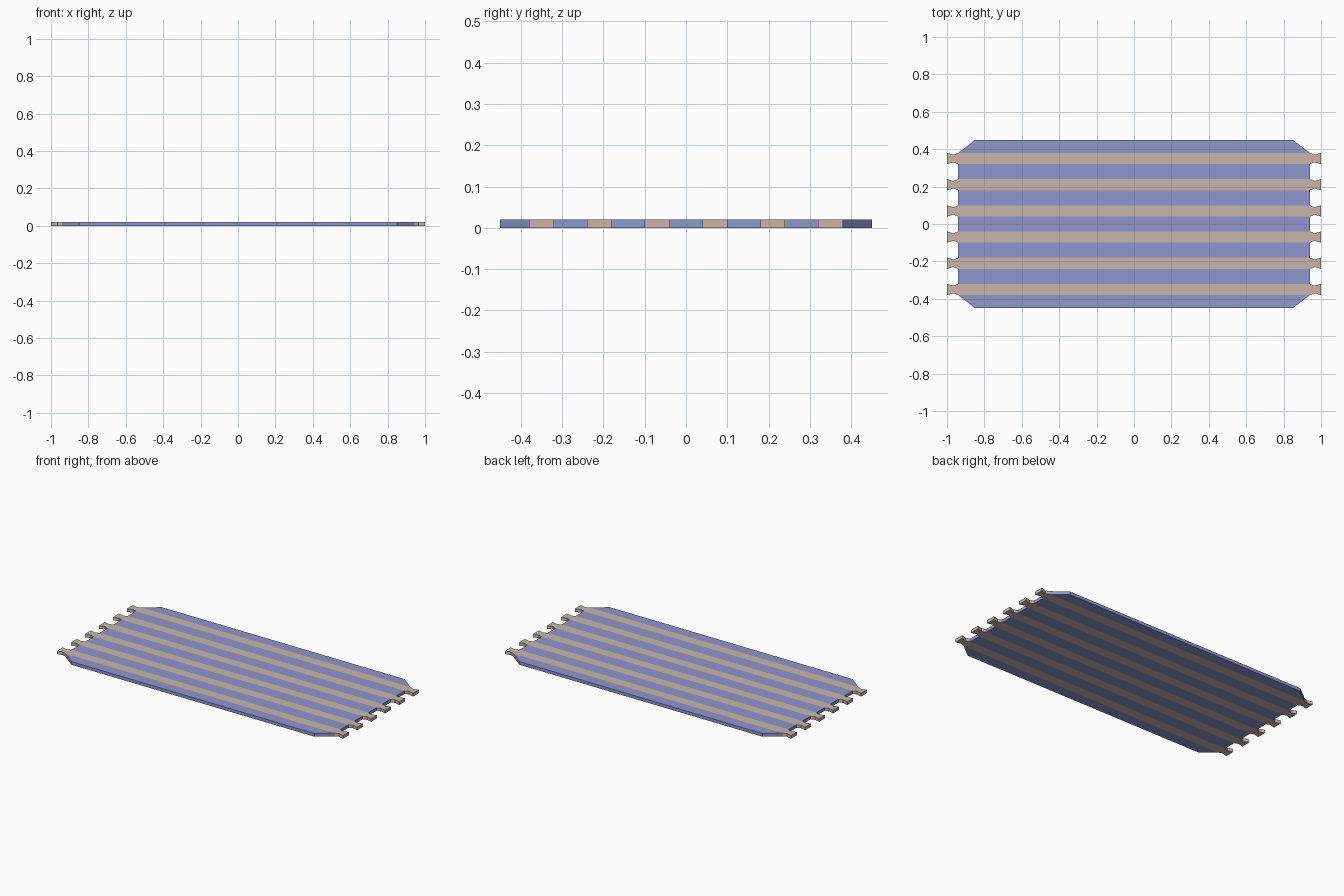
import bpy, bmesh

if "Cube" in bpy.data.objects:
    bpy.data.objects.remove(bpy.data.objects["Cube"])

T = 0.02       # board thickness
HALF = 0.03    # half width of a strip
END = 0.94     # end of the board
CENTRES = [-0.35, -0.21, -0.07, 0.07, 0.21, 0.35]


def material(name, color):
    m = bpy.data.materials.new(name)
    m.diffuse_color = color
    m.use_nodes = True
    m.node_tree.nodes["Principled BSDF"].inputs["Base Color"].default_value = m.diffuse_color
    return m


BLUE = material("blue", (0.28, 0.31, 0.62, 1))
TAN = material("tan", (0.58, 0.47, 0.41, 1))


def slab(name, outline, mat):
    """Extrude a flat outline up from the ground."""
    bm = bmesh.new()
    face = bm.faces.new([bm.verts.new((x, y, 0)) for x, y in outline])
    ext = bmesh.ops.extrude_face_region(bm, geom=[face])
    for v in ext["geom"]:
        if isinstance(v, bmesh.types.BMVert):
            v.co.z = T
    bmesh.ops.recalc_face_normals(bm, faces=bm.faces[:])
    me = bpy.data.meshes.new(name)
    bm.to_mesh(me)
    bm.free()
    me.materials.append(mat)
    ob = bpy.data.objects.new(name, me)
    bpy.context.collection.objects.link(ob)
    return ob


# Tan strips with flared tabs at both ends
half_top = [(1.0, HALF), (0.965, 0.02), (END, HALF)]
for i, c in enumerate(CENTRES):
    top = half_top + [(-x, w) for x, w in reversed(half_top)]
    outline = [(x, c + w) for x, w in top] + [(x, c - w) for x, w in reversed(top)]
    slab(f"strip_{i + 1}", outline, TAN)

# Blue panels between the strips
for i, (a, b) in enumerate(zip(CENTRES, CENTRES[1:])):
    y0, y1 = a + HALF, b - HALF
    slab(f"panel_{i + 1}", [(-END, y0), (END, y0), (END, y1), (-END, y1)], BLUE)

# Blue outer edges with chamfered corners
for name, s in (("front_edge", -1), ("back_edge", 1)):
    slab(name, [(-END, s * 0.38), (END, s * 0.38), (0.85, s * 0.45), (-0.85, s * 0.45)], BLUE)
